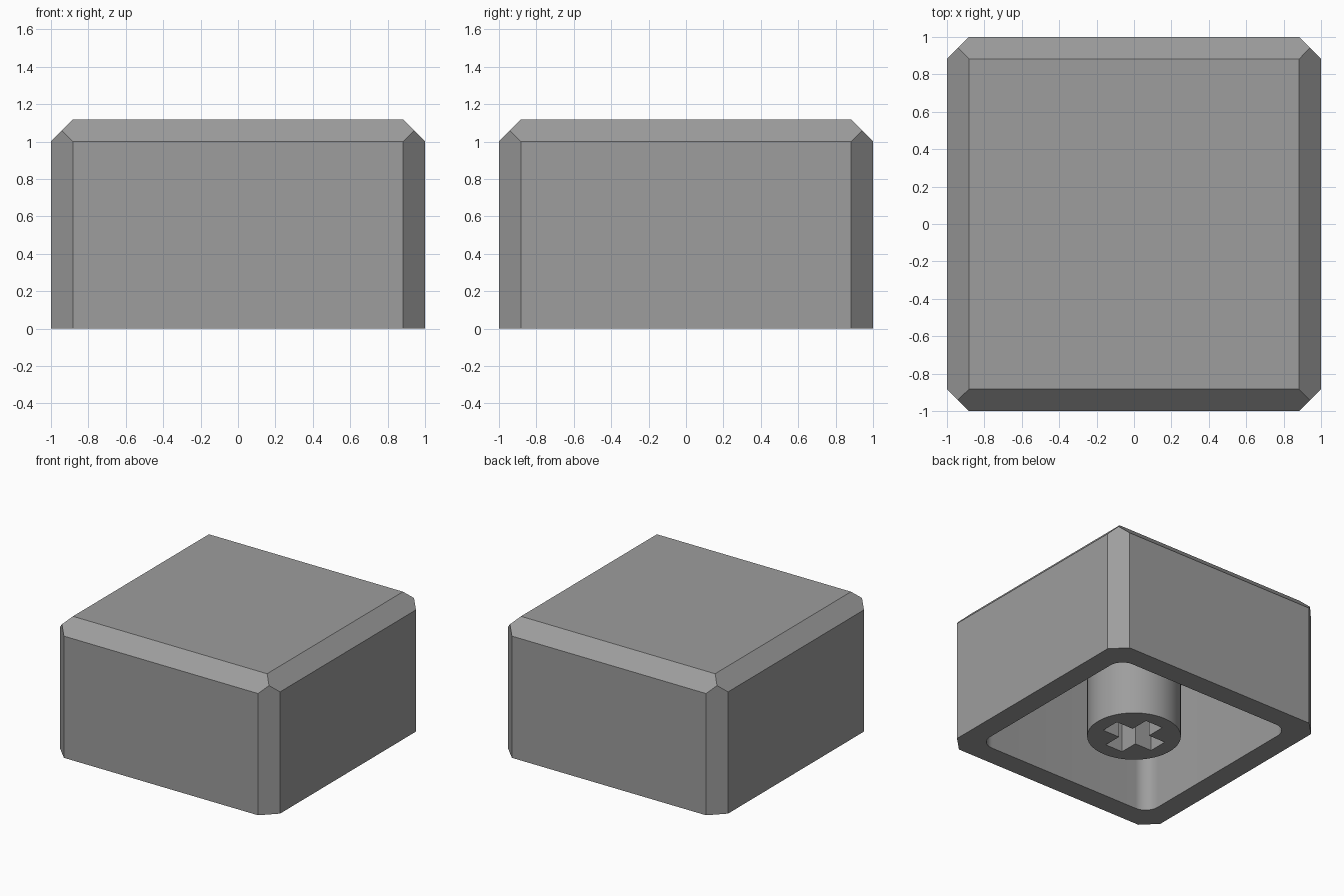
import bpy, bmesh, math

if "Cube" in bpy.data.objects:
    bpy.data.objects.remove(bpy.data.objects["Cube"])

MM = 2 / 17              # the cap is 17 mm wide and 9.5 mm tall
H = 9.5 * MM
C = 1 * MM               # chamfer and inner fillet size
CEIL = 8 * MM            # height of the cavity ceiling
SIGNS = [(sx, sy) for sx in (-1, 1) for sy in (-1, 1)]

grey = bpy.data.materials.new("mid grey plastic")
grey.diffuse_color = (0.34, 0.34, 0.34, 1)
grey.use_nodes = True
grey.node_tree.nodes["Principled BSDF"].inputs["Base Color"].default_value = grey.diffuse_color


def finish(name, bm):
    bmesh.ops.recalc_face_normals(bm, faces=bm.faces)
    mesh = bpy.data.meshes.new(name)
    bm.to_mesh(mesh)
    bm.free()
    mesh.materials.append(grey)
    ob = bpy.data.objects.new(name, mesh)
    bpy.context.collection.objects.link(ob)
    return ob


def prism(name, outline, z0, z1):
    """Extrude a closed xy outline from z0 to z1."""
    bm = bmesh.new()
    face = bm.faces.new([bm.verts.new((x, y, z0)) for x, y in outline])
    new = bmesh.ops.extrude_face_region(bm, geom=[face])["geom"]
    verts = [v for v in new if isinstance(v, bmesh.types.BMVert)]
    bmesh.ops.translate(bm, verts=verts, vec=(0, 0, z1 - z0))
    return finish(name, bm)


def arc(cx, cy, r, a0, a1, n):
    return [(cx + r * math.cos(a0 + (a1 - a0) * i / n),
             cy + r * math.sin(a0 + (a1 - a0) * i / n)) for i in range(n + 1)]


def cut(ob, cutter):
    """Subtract the cutter, then remove it."""
    mod = ob.modifiers.new("cut", 'BOOLEAN')
    mod.operation, mod.solver, mod.object = 'DIFFERENCE', 'EXACT', cutter
    bpy.ops.object.select_all(action='DESELECT')
    bpy.context.view_layer.objects.active = ob
    ob.select_set(True)
    bpy.ops.object.modifier_apply(modifier=mod.name)
    bpy.data.objects.remove(cutter)
    bpy.ops.object.shade_smooth_by_angle(angle=math.radians(30))


# Outer shell: chamfered block whose chamfers mitre to one point per corner
bm = bmesh.new()
for sx, sy in SIGNS:
    for x, y, z in [(1 - C, 1 - C, H), (1 - C / 2, 1 - C / 2, H - C / 2),
                    (1, 1 - C, H - C), (1 - C, 1, H - C),
                    (1, 1 - C, 0), (1 - C, 1, 0)]:
        bm.verts.new((sx * x, sy * y, z))
bmesh.ops.convex_hull(bm, input=bm.verts)
bmesh.ops.dissolve_limit(bm, angle_limit=0.02, verts=bm.verts, edges=bm.edges)
cap = finish("cap_shell", bm)

# Hollow underside with rounded vertical corners
inner = 1 - 1.5 * MM - C
outline = []
for k, (sx, sy) in enumerate([(1, 1), (-1, 1), (-1, -1), (1, -1)]):
    a = k * math.pi / 2
    outline += arc(sx * inner, sy * inner, C, a, a + math.pi / 2, 12)
cut(cap, prism("cavity_cutter", outline, -0.2, CEIL))

# Round mounting stem, set slightly into the ceiling
stem = prism("stem", arc(0, 0, 3 * MM, 0, math.tau, 64)[:-1], 0, CEIL + 0.01)

# Cross-shaped socket in the stem
L, W = 2 * MM, 0.08
cross = []
for k in range(4):
    c, s = round(math.cos(k * math.pi / 2)), round(math.sin(k * math.pi / 2))
    cross += [(x * c - y * s, x * s + y * c) for x, y in [(L, -W), (L, W), (W, W)]]
cut(stem, prism("socket_cutter", cross, -0.2, 4.5 * MM))
